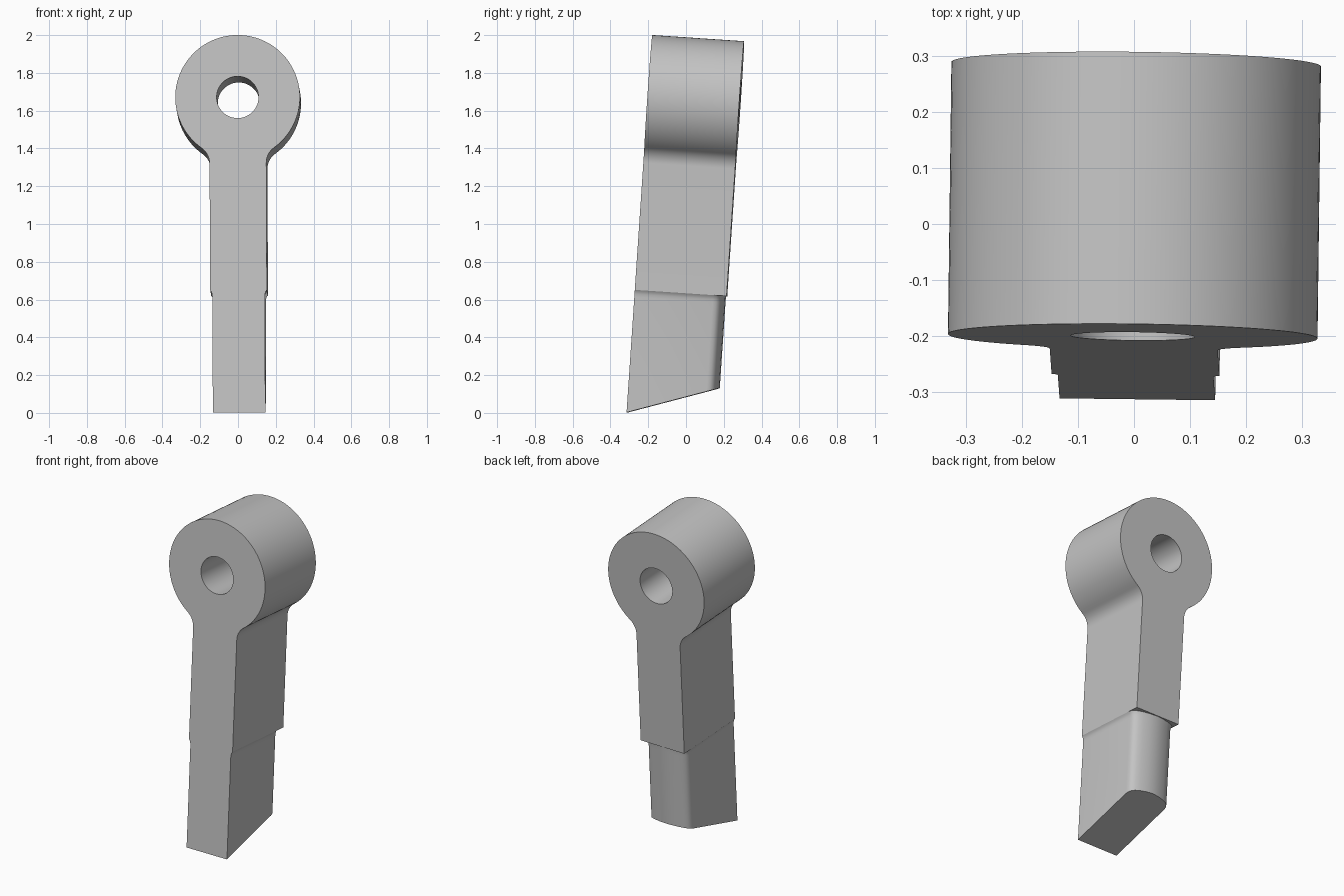
import bpy, bmesh
from math import sin, cos, pi, sqrt, radians, atan2
from mathutils import Matrix, Vector, Euler

cube = bpy.data.objects.get("Cube")
if cube:
    bpy.data.objects.remove(cube, do_unlink=True)

grey = bpy.data.materials.new("plain_grey")
grey.use_nodes = True
COLOUR = (0.55, 0.55, 0.55, 1)
grey.diffuse_color = COLOUR
grey.node_tree.nodes["Principled BSDF"].inputs["Base Color"].default_value = COLOUR

# Lever frame: x across, y depth from the front face, z along the shank
DEPTH, HALF, RING, HOLE = 0.487, 0.15, 0.33, 0.111
CENTRE, STEP, FILLET = 1.673, 0.65, 0.1
LEAN = Matrix.Translation((0.006, -0.313, 0.002)) @ Euler(
    (radians(-3.85), radians(-0.33), radians(-0.7))).to_matrix().to_4x4()


def finish(bm, name):
    bmesh.ops.recalc_face_normals(bm, faces=bm.faces)
    mesh = bpy.data.meshes.new(name)
    bm.to_mesh(mesh)
    bm.free()
    mesh.transform(LEAN)
    mesh.materials.append(grey)
    obj = bpy.data.objects.new(name, mesh)
    bpy.context.collection.objects.link(obj)
    bpy.ops.object.select_all(action='DESELECT')
    obj.select_set(True)
    bpy.context.view_layer.objects.active = obj
    bpy.ops.object.shade_smooth_by_angle(angle=radians(35))


def arc(cx, cz, r, start, end, n):
    return [(cx + r * cos(start + (end - start) * i / n),
             cz + r * sin(start + (end - start) * i / n)) for i in range(n + 1)]


# Eye ring and upper shank: one outline with a round hole, extruded
drop = sqrt((RING + FILLET) ** 2 - (HALF + FILLET) ** 2)
meet = atan2(-drop, HALF + FILLET)
right = [(HALF, STEP)]
right += arc(HALF + FILLET, CENTRE - drop, FILLET, pi, meet + pi, 10)
right += arc(0, CENTRE, RING, meet, pi / 2, 40)[1:]
outline = right + [(-x, z) for x, z in reversed(right[:-1])]
hole = arc(0, CENTRE, HOLE, 0, 2 * pi, 48)[:-1]

bm = bmesh.new()
edges = []
for loop in (outline, hole):
    vs = [bm.verts.new((x, 0, z)) for x, z in loop]
    edges += [bm.edges.new((v, vs[i - 1])) for i, v in enumerate(vs)]
bmesh.ops.triangle_fill(bm, use_beauty=True, use_dissolve=False, edges=edges)
out = bmesh.ops.extrude_face_region(bm, geom=bm.faces[:], use_keep_orig=True)
bmesh.ops.translate(bm, vec=(0, DEPTH, 0),
                    verts=[g for g in out["geom"] if isinstance(g, bmesh.types.BMVert)])
finish(bm, "ring_and_upper_shank")

# Lower shank: rounded back, small fillet at the step, slanted foot
side = [(1, 0), (1, 0.415), (0.97, 0.433), (0.9, 0.447), (0.78, 0.458),
        (0.6, 0.468), (0.3, 0.478), (0, 0.482)]
section = side + [(-x, y) for x, y in reversed(side[:-1])]
bm = bmesh.new()
rings = []
for half, z, slant in ((HALF, STEP, 0), (0.144, 0.641, 0), (0.14, 0.628, 0),
                       (0.139, 0.612, 0), (0.139, 0, 0.335)):
    rings.append([bm.verts.new((x * half, y, z + y * slant)) for x, y in section])
for a, b in zip(rings, rings[1:]):
    for i in range(len(a)):
        bm.faces.new((a[i - 1], a[i], b[i], b[i - 1]))
bm.faces.new(rings[0])
bm.faces.new(rings[-1])
finish(bm, "lower_shank")
